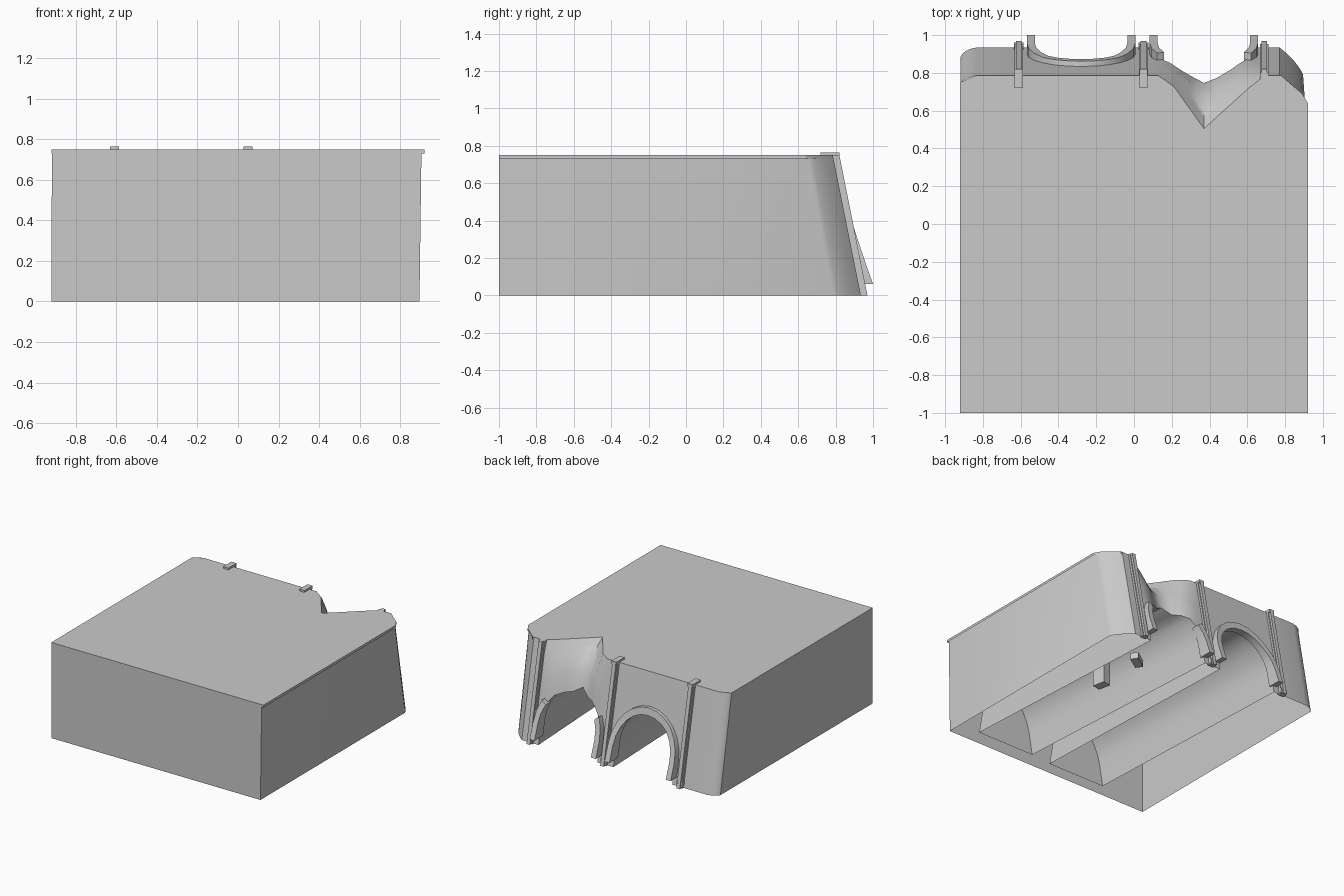
import bpy, bmesh, math, random
from mathutils import Vector

cube = bpy.data.objects.get("Cube")
if cube:
    bpy.data.objects.remove(cube)
random.seed(4)

TOP, BACK_TOP, BACK_BASE = 0.75, 0.785, 0.935
PILLARS = (-0.61, 0.05, 0.69)

stone = bpy.data.materials.new("stone_grey")
stone.use_nodes = True
GREY = (0.59, 0.59, 0.59, 1)
stone.diffuse_color = GREY
stone.node_tree.nodes["Principled BSDF"].inputs["Base Color"].default_value = GREY


def finish(name, bm, angle=30):
    bmesh.ops.remove_doubles(bm, verts=bm.verts, dist=0.0005)
    bmesh.ops.recalc_face_normals(bm, faces=bm.faces)
    mesh = bpy.data.meshes.new(name)
    bm.to_mesh(mesh)
    bm.free()
    mesh.materials.append(stone)
    obj = bpy.data.objects.new(name, mesh)
    bpy.context.collection.objects.link(obj)
    bpy.ops.object.select_all(action="DESELECT")
    obj.select_set(True)
    bpy.context.view_layer.objects.active = obj
    bpy.ops.object.shade_smooth_by_angle(angle=math.radians(angle))
    return obj


def skin(bm, rows):
    """Join rows of points, each of the same length, with quads."""
    grid = [[bm.verts.new(p) for p in row] for row in rows]
    for a, b in zip(grid, grid[1:]):
        for i in range(len(a) - 1):
            bm.faces.new((a[i], a[i + 1], b[i + 1], b[i]))
    return grid


def box(bm, low, high, lean=0):
    """Box from low to high; its top is moved back by lean."""
    rows = []
    for z, dy in ((low[2], 0), (high[2], -lean)):
        ring = [(low[0], low[1] + dy, z), (high[0], low[1] + dy, z),
                (high[0], high[1] + dy, z), (low[0], high[1] + dy, z)]
        rows.append(ring + ring[:1])
    grid = skin(bm, rows)
    for row in grid:
        bm.faces.new(row[:4])


def back_y(z):
    return BACK_BASE + (BACK_TOP - BACK_BASE) * z / TOP


def bend(a, c, b, z, n=6):
    """Rounded corner from a to b around the control point c."""
    out = []
    for i in range(n + 1):
        t = i / n
        p = Vector(a) * (1 - t) ** 2 + Vector(c) * 2 * t * (1 - t) + Vector(b) * t * t
        out.append((p.x, p.y, z))
    return out


def arch(cx, half, crown, foot=0.0, taper=0.0):
    """Points in x and z up one leg, over the vault and down the other."""
    left = [(-half, foot), (-half, 0.1)]
    vault = [(-half * math.cos(math.pi * k / 12),
              0.18 + (crown - 0.18) * math.sin(math.pi * k / 12)) for k in range(13)]
    points = left + vault + [(half, 0.1), (half, foot)]
    return [(cx + x * (1 - taper * z), z) for x, z in points]


def crease(x):
    """Rear edge of the sound part of the roof above the collapsed bay."""
    reach = 0.2 if x < 0.37 else 0.31
    return BACK_TOP - 0.28 * max(0, 1 - abs(x - 0.37) / reach)


# outer walls, open below, with a tight and a chamfered rear corner
base = bend((-0.83, BACK_BASE), (-0.9, BACK_BASE - 0.01), (-0.918, 0.885), 0)
base += [(-0.92, -1, 0), (0.895, -1, 0)]
base += bend((0.895, 0.79), (0.865, 0.86), (0.77, BACK_BASE), 0)
head = bend((-0.84, BACK_TOP), (-0.9, BACK_TOP - 0.015), (-0.918, 0.745), TOP)
head += [(-0.918, -1, TOP), (0.905, -1, TOP)]
head += bend((0.905, 0.65), (0.87, 0.715), (0.77, BACK_TOP), TOP)
for row, y in ((base, BACK_BASE), (head, BACK_TOP)):
    row.insert(0, (PILLARS[0], y, row[0][2]))
    row.append((PILLARS[2], y, row[0][2]))
bm = bmesh.new()
skin(bm, [base, head])
finish("outer_walls", bm)

# roof with a thin lip and a notch for the collapse
notch = [PILLARS[1] + (PILLARS[2] - PILLARS[1]) * j / 8 for j in range(9)]
edge = [(0.69, BACK_TOP), (0.78, BACK_TOP), (0.89, 0.69), (0.92, 0.64), (0.92, -1),
        (-0.92, -1), (-0.92, 0.75), (-0.84, BACK_TOP), (0.05, BACK_TOP)]
bm = bmesh.new()
bm.faces.new([bm.verts.new((x, y, TOP)) for x, y in
              edge + [(x, crease(x)) for x in notch[1:-1]]])
skin(bm, [[(x, y, z) for x, y in edge] for z in (TOP, TOP - 0.02)])
finish("roof", bm)


def build_bay(name, x0, x1, far_x, far_y, broken):
    cx = (x0 + x1) / 2
    mouth = arch(cx, 0.255, 0.465)
    rim = []
    for x, z in mouth:
        dent = max(0, 1 - abs(x - 0.38) / 0.2) if broken else 0
        rim.append(Vector((x, back_y(z) - 0.1 * dent,
                           z - dent * random.uniform(0.01, 0.1))))

    # wall around the opening, sunken where the roof has fallen in
    border = []
    for i, (x, z) in enumerate(mouth):
        k = i - 2
        if 2 <= k <= 10:
            bx = x0 + (x1 - x0) * (k - 2) / 8
            border.append(Vector((bx, crease(bx) if broken else BACK_TOP, TOP)))
        else:
            bz = 0.5 if k in (1, 11) else z
            border.append(Vector((x0 if k < 6 else x1, back_y(bz), bz)))
    rows = []
    for t in (0, 0.2, 0.4, 0.6, 0.8, 1):
        row = []
        for a, b in zip(rim, border):
            p = a.lerp(b, t)
            if broken and b.y < BACK_TOP - 0.01 and b.z == TOP:
                p.z = a.z + (b.z - a.z) * t ** 0.55
            row.append(p)
        rows.append(row)
    bm = bmesh.new()
    skin(bm, rows)
    finish(name + "_wall", bm, 60)

    # long vault, slightly skewed, narrowing to a closed far end
    bm = bmesh.new()
    far = [(x, far_y, z) for x, z in arch(far_x, 0.25, 0.44, 0, 0.7)]
    grid = skin(bm, [rim, far])
    bm.faces.new(grid[1])
    finish(name + "_tunnel", bm)

    # raised arch trim, only its legs remaining on the broken bay
    inner, outer = arch(cx, 0.245, 0.45, 0.06), arch(cx, 0.287, 0.505, 0.06)
    spans = [(0, 5), (12, 17)] if broken else [(0, 17)]
    bm = bmesh.new()
    for start, end in spans:
        rows = [[], [], [], []]
        for (xi, zi), (xo, zo) in zip(inner[start:end], outer[start:end]):
            out = max(0.028, 0.077 * (1 - (zi - 0.06) / 0.5))
            rows[0].append((xi, back_y(zi) - 0.03, zi))
            rows[1].append((xi, back_y(zi) + out, zi))
            rows[2].append((xo, back_y(zo) + out, zo))
            rows[3].append((xo, back_y(zo) - 0.01, zo))
        grid = skin(bm, rows)
        for i in (0, -1):
            bm.faces.new([row[i] for row in grid])
    finish(name + "_arch_trim", bm, 35)


build_bay("whole_bay", PILLARS[0], PILLARS[1], -0.21, -0.9, False)
build_bay("broken_bay", PILLARS[1], PILLARS[2], 0.47, -0.88, True)

# sloping pillars with feet and roof hooks
lean = BACK_BASE - BACK_TOP
for i, x in enumerate(PILLARS):
    bm = bmesh.new()
    box(bm, (x - 0.023, 0.92, 0), (x + 0.023, 0.952, TOP), lean)
    box(bm, (x - 0.015, 0.94, 0), (x + 0.015, 0.97, TOP), lean)
    if i < 2:
        box(bm, (x - 0.026, 0.91, 0.01), (x + 0.026, 0.96, 0.05), 0.01)
        box(bm, (x - 0.022, 0.72, 0.74), (x + 0.022, 0.82, 0.765))
    finish("pillar_%d" % (i + 1), bm)

# loose blocks inside the broken tunnel
for name, size, place, turn in (
        ("upright_block", (0.035, 0.05, 0.2), (0.39, 0.1, 0.08), 0.2),
        ("flat_block", (0.065, 0.03, 0.05), (0.36, 0.46, 0.12), 0.6)):
    bm = bmesh.new()
    box(bm, (-size[0], -size[1], 0), size)
    block = finish(name, bm)
    block.location = place
    block.rotation_euler.z = turn
